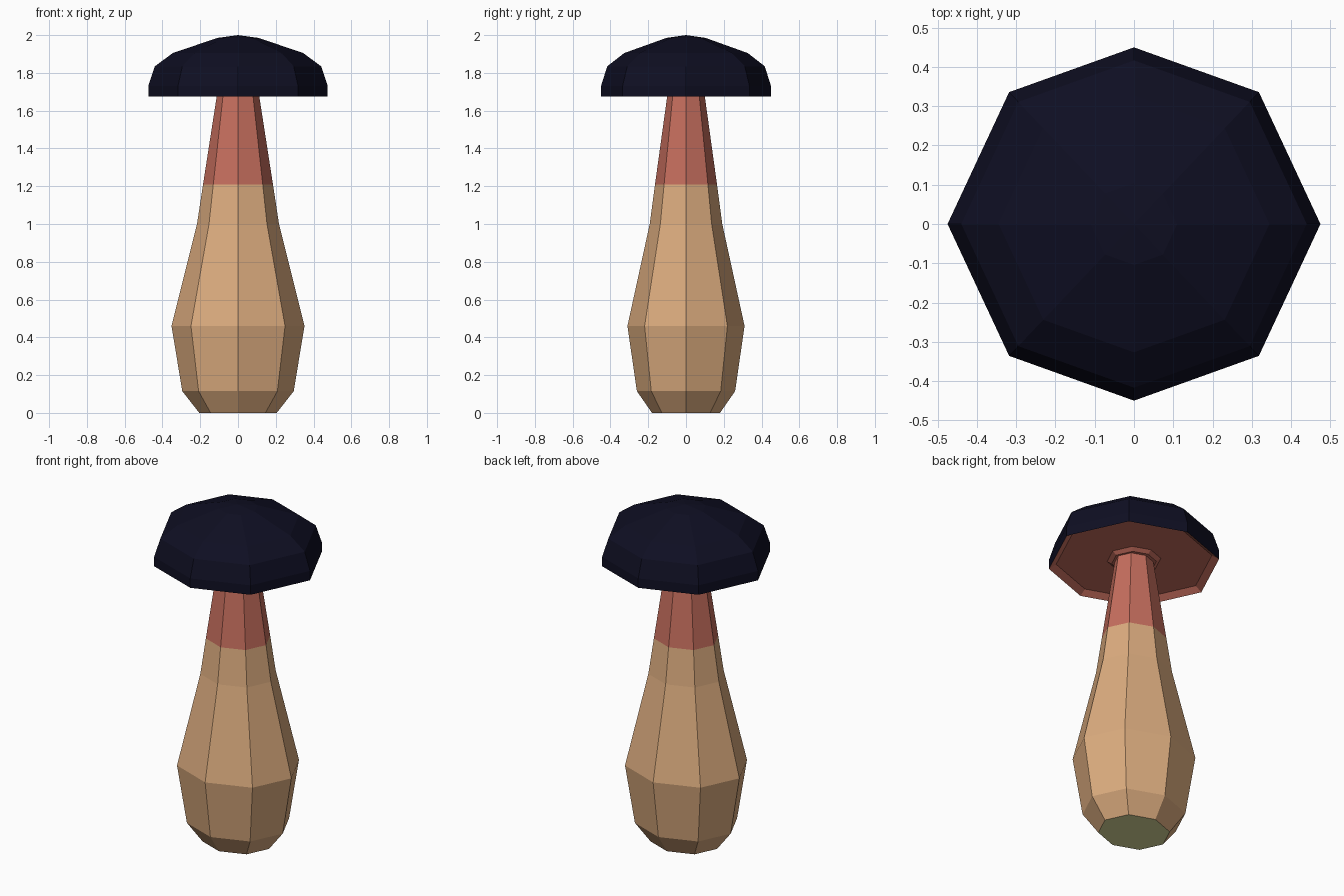
import bpy, bmesh, math

if "Cube" in bpy.data.objects:
    bpy.data.objects.remove(bpy.data.objects["Cube"])


def material(name, rgb):
    m = bpy.data.materials.new(name)
    m.diffuse_color = (*rgb, 1)
    m.use_nodes = True
    m.node_tree.nodes["Principled BSDF"].inputs["Base Color"].default_value = m.diffuse_color
    return m


tan = material("tan", (0.71, 0.41, 0.21))
red = material("dusty red", (0.56, 0.155, 0.11))
navy = material("dark navy", (0.0045, 0.0045, 0.016))
green = material("pale green", (0.70, 0.70, 0.33))


def octagon(rx, ry, dx, dy):
    """Eight points: axis tips at rx, ry and diagonal corners at dx, dy."""
    return [(rx, 0), (dx, dy), (0, ry), (-dx, dy),
            (-rx, 0), (-dx, -dy), (0, -ry), (dx, -dy)]


def loft(name, rings, mats, band_mats, start=None, end=None, apex=None):
    """Skin octagon rings (points, z); one material index per band."""
    bm = bmesh.new()
    loops = [[bm.verts.new((x, y, z)) for x, y in pts] for pts, z in rings]
    for a, b, mi in zip(loops, loops[1:], band_mats):
        for i in range(8):
            j = (i + 1) % 8
            bm.faces.new((a[i], a[j], b[j], b[i])).material_index = mi
    if start is not None:
        bm.faces.new(loops[0][::-1]).material_index = start
    if apex is not None:
        top = bm.verts.new((0, 0, apex))
        for i in range(8):
            f = bm.faces.new((loops[-1][i], loops[-1][(i + 1) % 8], top))
            f.material_index = end
    elif end is not None:
        bm.faces.new(loops[-1]).material_index = end
    bm.normal_update()
    me = bpy.data.meshes.new(name)
    bm.to_mesh(me)
    bm.free()
    for m in mats:
        me.materials.append(m)
    ob = bpy.data.objects.new(name, me)
    bpy.context.collection.objects.link(ob)
    return ob


s = math.sqrt(0.5)

# Stem: bulbous base tapering up, red above z = 1.21
stem = [(0.205, 0.18, 0), (0.295, 0.26, 0.115), (0.352, 0.31, 0.46),
        (0.217, 0.192, 1.0), (0.185, 0.164, 1.21), (0.112, 0.099, 1.68),
        (0.108, 0.096, 1.72)]
loft("stem", [(octagon(x, y, x * s, y * s), z) for x, y, z in stem],
     [tan, red, green], [0, 0, 0, 0, 1, 1], start=2, end=1)

# Cap: from the collar round the stem, out under the rim, up to the crown
cap = [(0.105, 1.683), (0.125, 1.683), (0.15, 1.70), (0.435, 1.70),
       (0.475, 1.674), (0.475, 1.73), (0.44, 1.835), (0.345, 1.905),
       (0.11, 1.985)]
k = 0.45 / 0.475
loft("cap", [(octagon(r, r * k, r * k * s, r * s), z) for r, z in cap],
     [navy, red], [1, 1, 1, 1, 0, 0, 0, 0], end=0, apex=2.0)
